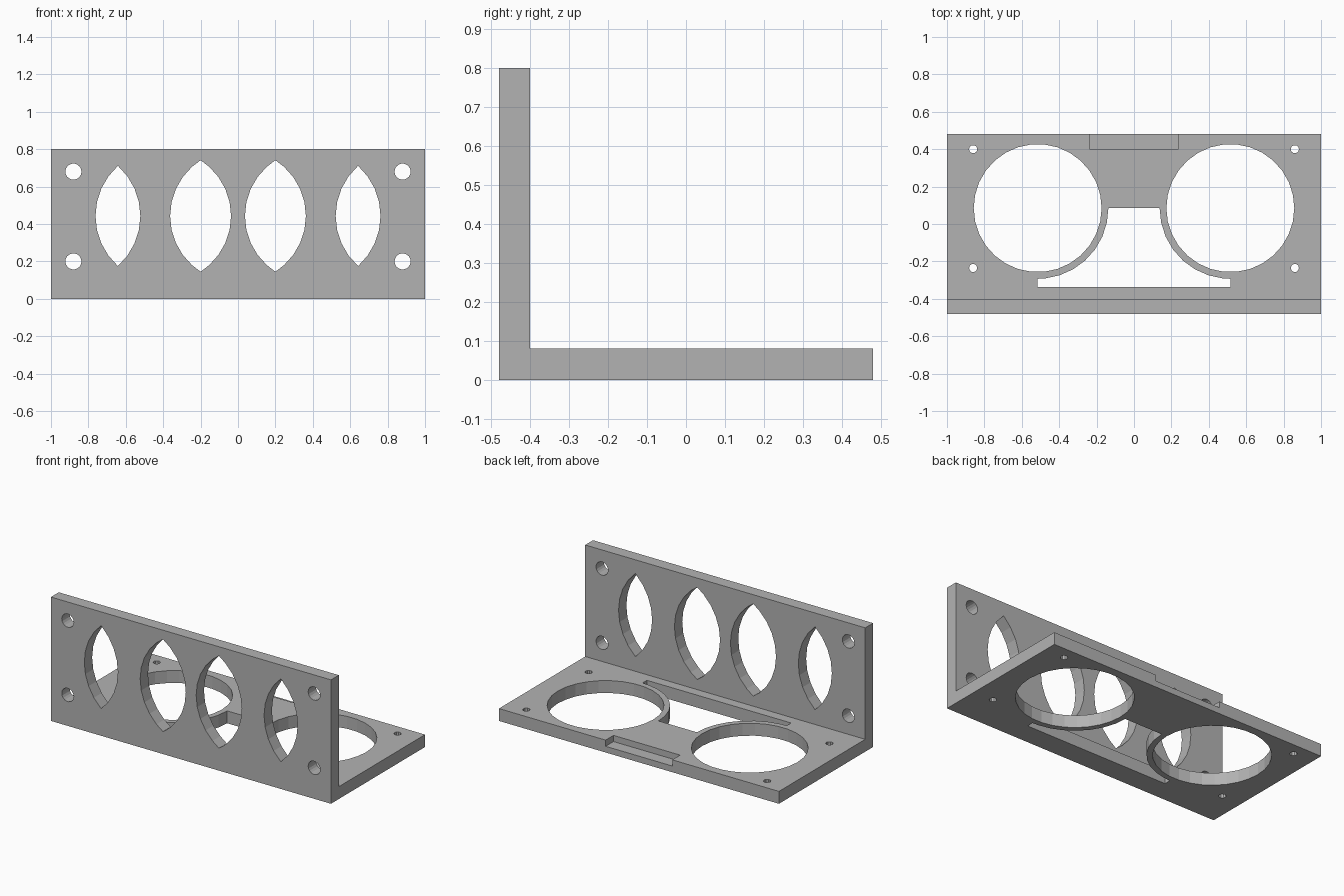
import bpy
import bmesh
from math import sin, cos, radians, sqrt
from mathutils import Vector

cube = bpy.data.objects.get("Cube")
if cube:
    bpy.data.objects.remove(cube, do_unlink=True)

grey = bpy.data.materials.new("plain grey")
grey.use_nodes = True
colour = (0.45, 0.45, 0.45, 1)
grey.diffuse_color = colour
grey.node_tree.nodes["Principled BSDF"].inputs["Base Color"].default_value = colour

STEP = 12  # facet angle of the large arcs


def arc(cx, cy, r, start, stop, step=STEP):
    return [(cx + r * cos(radians(a)), cy + r * sin(radians(a)))
            for a in range(start, stop, step)]


def circle(cx, cy, r, sides):
    return arc(cx, cy, r, 0, 360, 360 // sides)


def lens(cx, cz, r, offset):
    """Pointed oval where two circles overlap."""
    side = [(x - offset, z) for x, z in arc(0, 0, r, -48, 49) if x > offset]
    tip = sqrt(r * r - offset * offset)
    pts = side + [(0, tip)] + [(-x, -z) for x, z in side] + [(0, -tip)]
    return [(cx + x, cz + z) for x, z in pts]


def prisms(name, outlines, place, low, high):
    """One object of extruded outlines; place maps (u, v, depth) to space."""
    bm = bmesh.new()
    for pts in outlines:
        face = bm.faces.new([bm.verts.new(place(u, v, low)) for u, v in pts])
        out = bmesh.ops.extrude_face_region(bm, geom=[face])
        shift = Vector(place(0, 0, high)) - Vector(place(0, 0, low))
        bmesh.ops.translate(bm, vec=shift, verts=[
            v for v in out["geom"] if isinstance(v, bmesh.types.BMVert)])
    bmesh.ops.recalc_face_normals(bm, faces=bm.faces)
    mesh = bpy.data.meshes.new(name)
    bm.to_mesh(mesh)
    bm.free()
    mesh.materials.append(grey)
    obj = bpy.data.objects.new(name, mesh)
    bpy.context.collection.objects.link(obj)
    return obj


def along_x(u, v, d):
    return (d, u, v)


def along_y(u, v, d):
    return (u, d, v)


def along_z(u, v, d):
    return (u, v, d)


# L-shaped bracket: upright front wall and flat base
bracket = prisms("bracket", [[(-0.48, 0), (0.48, 0), (0.48, 0.08), (-0.4, 0.08),
                              (-0.4, 0.8), (-0.48, 0.8)]], along_x, -1, 1)

# Wall openings: four pointed ovals and four screw holes
wall = []
for s in (-1, 1):
    wall.append(lens(s * 0.2, 0.443, 0.354, 0.191))
    wall.append(lens(s * 0.642, 0.443, 0.359, 0.239))
    wall += [circle(s * 0.88, z, 0.043, 18) for z in (0.2, 0.68)]

# Base openings: two large round holes, four screw holes
CX, CY, RIM = 0.515, 0.085, 0.378
base = []
for s in (-1, 1):
    base.append(circle(s * CX, CY, 0.342, 30))
    base += [circle(s * 0.86, y, 0.022, 10) for y in (-0.235, 0.4)]

# Centre opening that follows the rims of the round holes
rim = arc(CX, CY, RIM, 180, 270) + [(CX, CY - RIM), (CX, -0.337)]
base.append(rim + [(-x, y) for x, y in reversed(rim)])

# Shallow notch in the top of the back edge
notch = [[(-0.238, 0.4), (0.238, 0.4), (0.238, 0.6), (-0.238, 0.6)]]

cutters = [prisms("wall_cutter", wall, along_y, -0.6, -0.3),
           prisms("base_cutter", base, along_z, -0.1, 0.2),
           prisms("notch_cutter", notch, along_z, 0.04, 0.2)]

bpy.context.view_layer.objects.active = bracket
for cutter in cutters:
    cutter.hide_render = True
    cut = bracket.modifiers.new(cutter.name, "BOOLEAN")
    cut.operation = "DIFFERENCE"
    cut.solver = "EXACT"
    cut.object = cutter
    bpy.ops.object.modifier_apply(modifier=cut.name)
    bpy.data.objects.remove(cutter, do_unlink=True)
